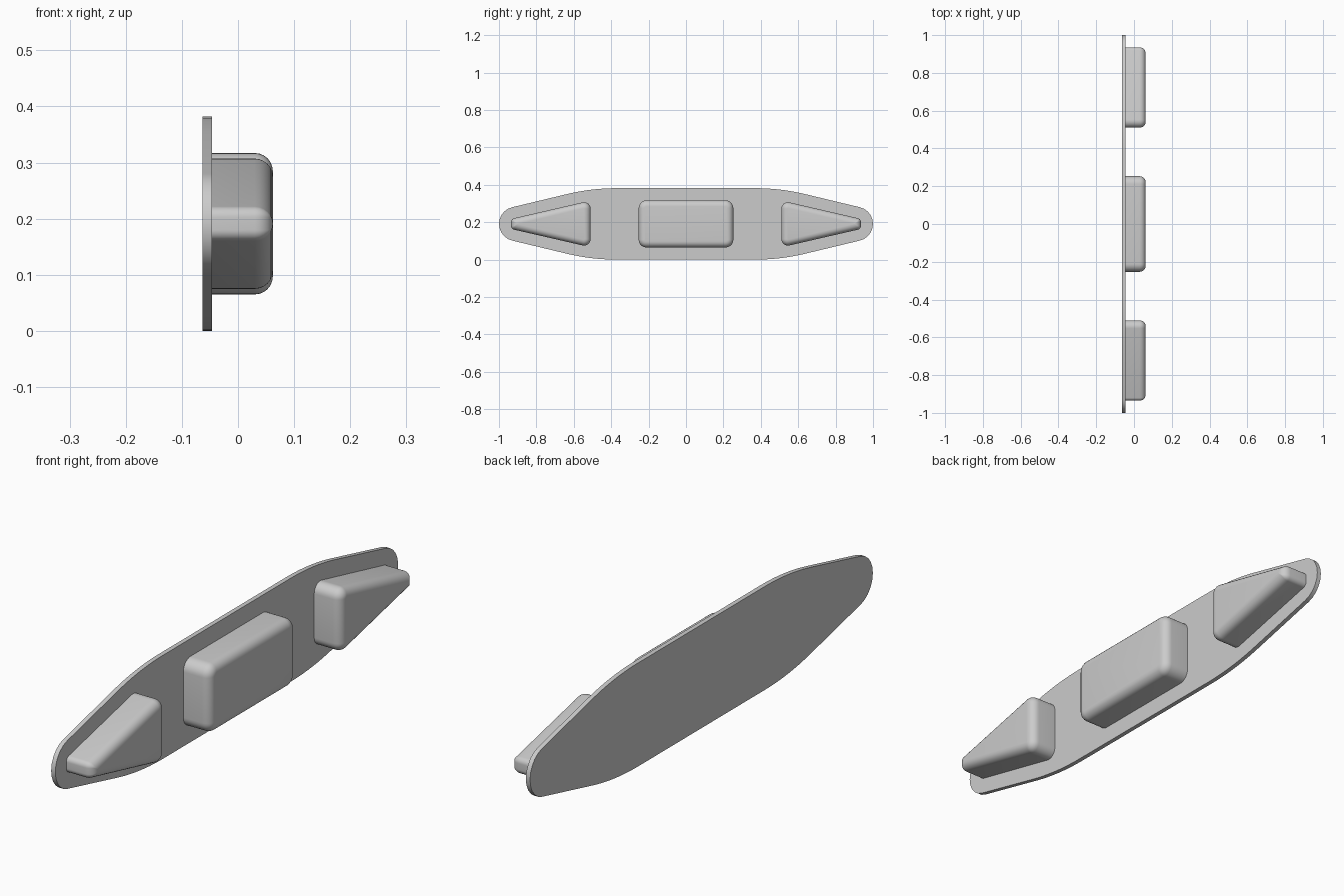
import bpy, bmesh, math
from mathutils import Vector

cube = bpy.data.objects.get("Cube")
if cube:
    bpy.data.objects.remove(cube)

grey = bpy.data.materials.new("light grey")
grey.use_nodes = True
grey.diffuse_color = (0.6, 0.6, 0.6, 1)
grey.node_tree.nodes["Principled BSDF"].inputs["Base Color"].default_value = (0.6, 0.6, 0.6, 1)

MID_Z = 0.191
BACK, FACE, FRONT = -0.063, -0.046, 0.062
FILLET = 0.032


def outline(corners, radii, inset=0.0, steps=8):
    """Round the corners of a counter-clockwise convex polygon, moved inward."""
    pts = [Vector(c) for c in corners]
    n = len(pts)
    result = []
    for i, p in enumerate(pts):
        u = (p - pts[i - 1]).normalized()
        v = (pts[(i + 1) % n] - p).normalized()
        n1, n2 = Vector((-u.y, u.x)), Vector((-v.y, v.x))
        r = max(radii[i] - inset, 0.001)
        centre = p + (n1 + n2) * ((inset + r) / (1 + n1.dot(n2)))
        start = math.atan2(-n1.y, -n1.x)
        turn = math.acos(max(-1, min(1, u.dot(v))))
        for k in range(steps + 1):
            a = start + turn * k / steps
            result.append(centre + Vector((math.cos(a), math.sin(a))) * r)
    return result


def loft(name, layers):
    """Skin matching outlines stacked along x, and cap both ends."""
    bm = bmesh.new()
    rings = [[bm.verts.new((x, p.x, p.y + MID_Z)) for p in pts] for x, pts in layers]
    for low, high in zip(rings, rings[1:]):
        for i in range(len(low)):
            j = (i + 1) % len(low)
            bm.faces.new((low[i], low[j], high[j], high[i]))
    bm.faces.new(rings[0][::-1])
    bm.faces.new(rings[-1])
    bmesh.ops.recalc_face_normals(bm, faces=bm.faces)
    mesh = bpy.data.meshes.new(name)
    bm.to_mesh(mesh)
    bm.free()
    mesh.materials.append(grey)
    obj = bpy.data.objects.new(name, mesh)
    bpy.context.collection.objects.link(obj)
    bpy.context.view_layer.objects.active = obj
    bpy.ops.object.select_all(action="DESELECT")
    obj.select_set(True)
    bpy.ops.object.shade_smooth_by_angle(angle=math.radians(35))


def block(name, corners, radii, steps=6):
    """Raised block with a rounded front edge."""
    layers = [(FACE - 0.002, outline(corners, radii))]
    for k in range(steps + 1):
        a = math.pi / 2 * k / steps
        inset = FILLET * (1 - math.cos(a))
        layers.append((FRONT - FILLET * (1 - math.sin(a)), outline(corners, radii, inset)))
    loft(name, layers)


# Backing plate: long hexagon with softened shoulders and round tips
plate = outline([(1.301, 0), (0.505, 0.191), (-0.505, 0.191),
                 (-1.301, 0), (-0.505, -0.191), (0.505, -0.191)],
                [0.0917, 1.14, 1.14] * 2, steps=10)
loft("backing_plate", [(BACK, plate), (FACE, plate)])

# Middle block
block("middle_block", [(0.253, -0.126), (0.253, 0.126), (-0.253, 0.126), (-0.253, -0.126)],
      [0.042] * 4)

# Tapered end blocks, mirrored across the middle
wedge = [(0.51, -0.125), (0.935, -0.027), (0.935, 0.027), (0.51, 0.125)]
wedge_radii = [0.035, 0.02, 0.02, 0.035]
block("back_wedge", wedge, wedge_radii)
block("front_wedge", [(-y, z) for y, z in reversed(wedge)], wedge_radii[::-1])
